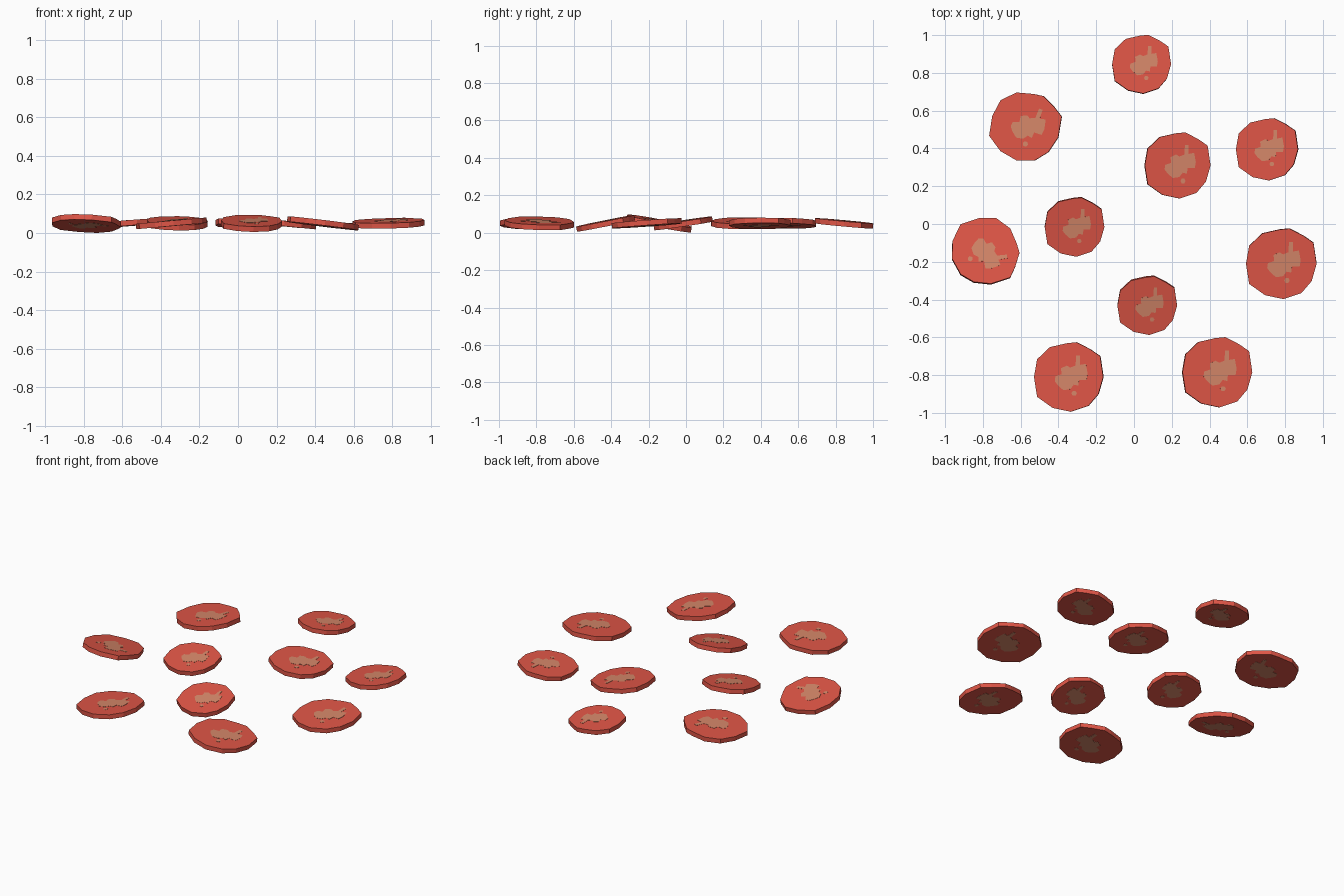
import bpy, bmesh, math
from mathutils import Matrix, Vector

if "Cube" in bpy.data.objects:
    bpy.data.objects.remove(bpy.data.objects["Cube"])

THICK = 0.028
FAT_THICK = 0.0012


def material(name, rgb):
    m = bpy.data.materials.new(name)
    m.diffuse_color = (*rgb, 1)
    m.use_nodes = True
    m.node_tree.nodes["Principled BSDF"].inputs["Base Color"].default_value = m.diffuse_color
    return m


red = material("cured meat red", (0.74, 0.092, 0.062))
tan = material("fat tan", (0.66, 0.24, 0.14))

# Irregular 13-sided rim, fat blotch and fat dot, all for a slice of radius 1
RIM = [(-1, 0), (-.91, -.57), (-.46, -.89), (.06, -1), (.57, -.83), (.86, -.49),
       (1, 0), (.91, .6), (.62, .8), (.23, 1), (-.06, .97), (-.54, .86), (-.91, .51)]
BLOTCH = [(-.40, -.12), (-.30, -.25), (-.15, -.38), (.05, -.35), (.15, -.22), (.28, -.25),
          (.30, -.08), (.52, -.08), (.55, .10), (.50, .38), (.33, .35), (.33, .62),
          (.22, .62), (.20, .33), (.05, .27), (-.05, .33), (-.22, .25), (-.20, .08), (-.38, .02)]
DOT = [(.16 + .08 * math.cos(a * math.pi / 3), -.47 + .08 * math.sin(a * math.pi / 3))
       for a in range(6)]


def prism(bm, outline, r, z0, z1, mat):
    """Extrude an outline from z0 to z1."""
    low = [bm.verts.new((x * r, y * r, z0)) for x, y in outline]
    high = [bm.verts.new((x * r, y * r, z1)) for x, y in outline]
    n = len(outline)
    faces = [bm.faces.new(high), bm.faces.new(low[::-1])]
    for i in range(n):
        j = (i + 1) % n
        faces.append(bm.faces.new((low[i], low[j], high[j], high[i])))
    for f in faces:
        f.material_index = mat


def meat_slice(name, x, y, r, nx, ny, spin):
    bm = bmesh.new()
    h = THICK / 2
    prism(bm, RIM, r, -h, h, 0)
    # thin fat plates on both sides
    for shape in (BLOTCH, DOT):
        prism(bm, shape, r, h, h + FAT_THICK, 1)
        prism(bm, shape, r, -h - FAT_THICK, -h, 1)
    # spin about the axis, then tilt towards the normal
    normal = Vector((nx, ny, 1)).normalized()
    tilt = Vector((0, 0, 1)).rotation_difference(normal).to_matrix().to_4x4()
    turn = Matrix.Rotation(math.radians(spin), 4, 'Z')
    bm.transform(Matrix.Translation((x, y, 0.05)) @ tilt @ turn)
    bmesh.ops.recalc_face_normals(bm, faces=bm.faces)
    me = bpy.data.meshes.new(name)
    bm.to_mesh(me)
    bm.free()
    me.materials.append(red)
    me.materials.append(tan)
    bpy.context.collection.objects.link(bpy.data.objects.new(name, me))


# x, y, radius, tilt normal x, tilt normal y, spin in degrees
SLICES = [
    (0.04, 0.845, .156, .02, .09, 0),
    (-0.575, 0.515, .184, -.08, .01, -18),
    (0.705, 0.395, .165, -.10, .0, 0),
    (0.23, 0.31, .175, .10, .0, 0),
    (-0.315, -0.015, .158, .02, -.15, 0),
    (-0.79, -0.145, .179, .05, .19, -80),
    (0.78, -0.21, .187, -.02, -.07, 0),
    (0.07, -0.43, .158, .02, -.20, 0),
    (-0.345, -0.81, .184, -.09, .0, 0),
    (0.44, -0.785, .186, .12, .02, 0),
]
for i, s in enumerate(SLICES):
    meat_slice(f"sausage_slice_{i + 1}", *s)
